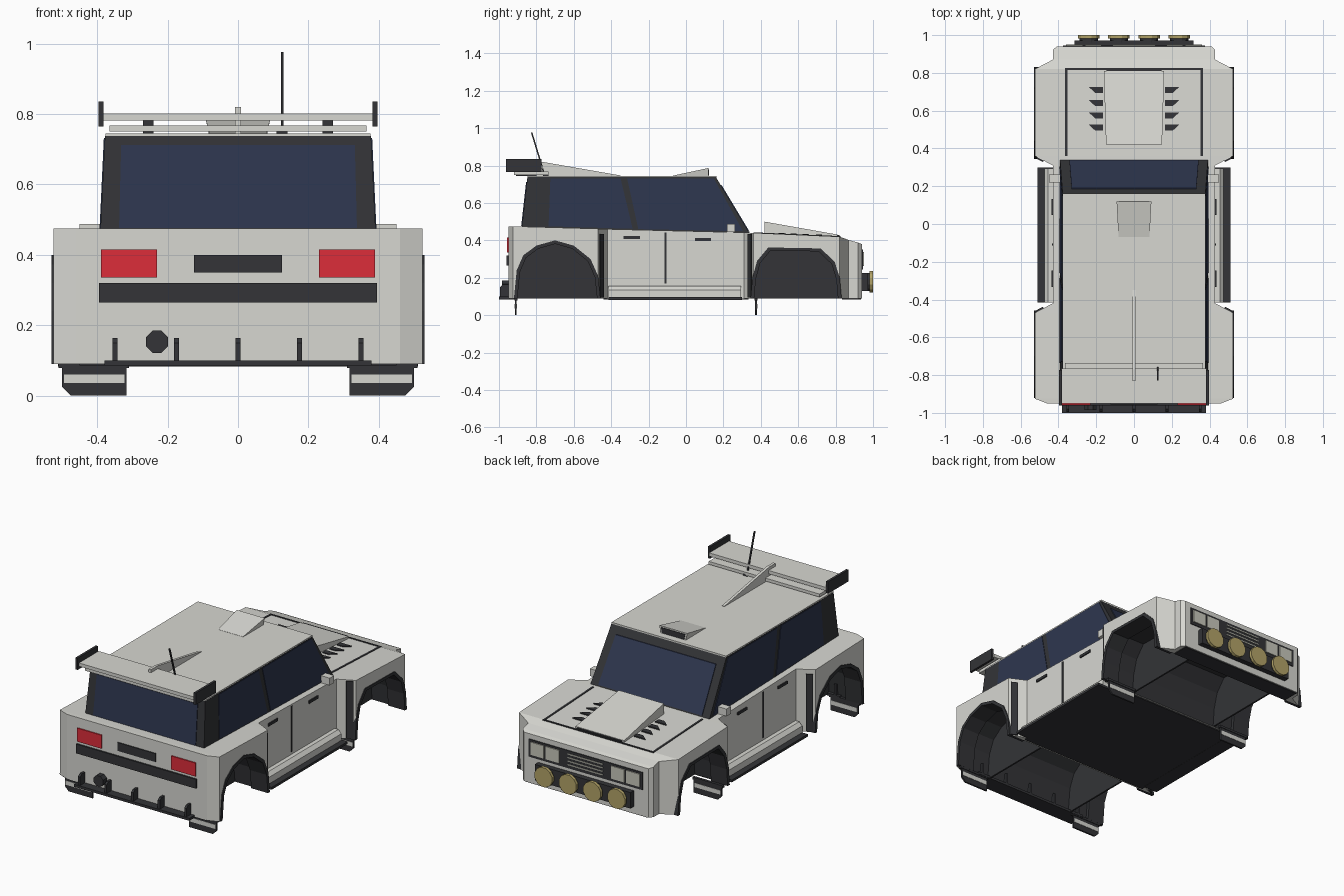
import bpy, bmesh, math
from mathutils import Vector

if "Cube" in bpy.data.objects:
    bpy.data.objects.remove(bpy.data.objects["Cube"])


def mat(name, r, g, b):
    m = bpy.data.materials.new(name)
    m.diffuse_color = (r, g, b, 1)
    m.use_nodes = True
    m.node_tree.nodes["Principled BSDF"].inputs["Base Color"].default_value = m.diffuse_color
    return m


WHITE = mat("off_white", .68, .68, .64)
DARK = mat("dark_trim", .033, .034, .038)
GLASS = mat("blue_glass", .027, .037, .077)
RED = mat("red_lens", .72, .026, .042)
YELLOW = mat("yellow_lens", .45, .37, .14)
LENS = mat("clear_lens", .58, .58, .5)


def loft(name, rings, m=DARK, pair=False):
    """Capped skin through equal-length rings; pair adds the mirrored copy."""
    bm = bmesh.new()
    for s in ((1, -1) if pair else (1,)):
        vs = [[bm.verts.new((p[0] * s, p[1], p[2])) for p in r] for r in rings]
        n = len(rings[0])
        for a, b in zip(vs, vs[1:]):
            for i in range(n):
                bm.faces.new((a[i], a[(i + 1) % n], b[(i + 1) % n], b[i]))
        bm.faces.new(vs[0])
        bm.faces.new(vs[-1])
    bmesh.ops.recalc_face_normals(bm, faces=bm.faces)
    me = bpy.data.meshes.new(name)
    bm.to_mesh(me)
    bm.free()
    me.materials.append(m)
    ob = bpy.data.objects.new(name, me)
    bpy.context.collection.objects.link(ob)
    return ob


def prism(name, axis, pts, a, b, m=DARK, pair=False):
    """Extrude a 2D outline along an axis from a to b."""
    def at(p, t):
        return {'x': (t, *p), 'y': (p[0], t, p[1]), 'z': (*p, t)}[axis]
    return loft(name, [[at(p, t) for p in pts] for t in (a, b)], m, pair)


def box(name, x, y, z, m=DARK, pair=False):
    return prism(name, 'z', [(x[0], y[0]), (x[1], y[0]), (x[1], y[1]), (x[0], y[1])], *z, m, pair)


def ngon(cx, cz, r, n):
    return [(cx + r * math.cos((i + .5) * math.tau / n), cz + r * math.sin((i + .5) * math.tau / n))
            for i in range(n)]


def hood(y):
    return .44 - (y - .36) * .0435


# Body shell: y, half width, top height
stations = [(-.95, .46, .475), (-.925, .525, .475), (-.47, .525, .462), (-.42, .43, .46),
            (.31, .43, .442), (.36, .525, .44), (.82, .525, .42), (.87, .43, .402),
            (.92, .43, .388), (.94, .41, .38)]
body = loft("body_shell", [[(-w, y, .09), (w, y, .09), (w, y, t), (-w, y, t)]
                           for y, w, t in stations], WHITE)

# Wheel arches cut through the body, with liners and lips
arches = {
    "rear": [(-.92, .09), (-.905, .24), (-.87, .32), (-.80, .372), (-.70, .40),
             (-.60, .372), (-.51, .30), (-.47, .21), (-.457, .09)],
    "front": [(.345, .09), (.355, .2), (.38, .29), (.44, .362), (.72, .357),
              (.795, .285), (.822, .2), (.832, .09)]}
for name, pts in arches.items():
    low = [(pts[0][0], .02)] + pts + [(pts[-1][0], .02)]
    cut = prism(name + "_arch_cutter", 'x', low, -.7, .7)
    cut.hide_render = True
    mod = body.modifiers.new("arch", 'BOOLEAN')
    mod.object, mod.solver, mod.material_mode = cut, 'EXACT', 'TRANSFER'
    bpy.context.view_layer.objects.active = body
    bpy.ops.object.modifier_apply(modifier=mod.name)
    bpy.data.objects.remove(cut)
    prism(name + "_arch_inner_wall", 'x', pts, .29, .30, DARK, True)
    mid = (pts[0][0] + pts[-1][0]) / 2
    inner = [(mid + (y - mid) * .92, .09 + (z - .09) * .94) for y, z in pts]
    prism(name + "_arch_lip", 'x', pts + inner[::-1], .42, .53, DARK, True)

# Underfloor
box("underfloor", (-.43, .43), (-.44, .335), (.083, .092))
box("rear_under_edge", (-.45, .45), (-.945, -.92), (.085, .092))
box("front_under_edge", (-.405, .405), (.835, .935), (.085, .092))

# Dark slots on the angled fender ends
for name, p, q in (("rear", (.525, -.47), (.43, -.42)), ("front", (.525, .36), (.43, .31))):
    p, q = Vector(p), Vector(q)
    off = Vector((.006, .006 if name == "rear" else -.006))
    a, b = p.lerp(q, .15), p.lerp(q, .5)
    prism(name + "_fender_slot", 'z', [a - off, b - off, b + off, a + off], .095, .435, DARK, True)

# Cabin with glass panes and roof skin
loft("cabin_frame", [[(-.392, -.88, .45), (.392, -.88, .45), (.392, .345, .43), (-.392, .345, .43)],
                     [(-.378, -.848, .738), (.378, -.848, .738), (.378, .16, .738), (-.378, .16, .738)]])
box("roof_skin", (-.377, .377), (-.848, .162), (.736, .745), WHITE)


def side_x(z):
    return .392 - (z - .44) * .047


for name, pts in (("rear", [(-.735, .475), (-.725, .732), (-.35, .732), (-.285, .462)]),
                  ("front", [(-.255, .46), (-.315, .732), (.148, .732), (.305, .449)])):
    loft(name + "_side_window", [[(side_x(z) + d, y, z) for y, z in pts] for d in (-.01, .003)],
         GLASS, True)


def end_pane(name, low, high, w0, w1, t0, t1, out):
    a, b = Vector(low), Vector(high)
    p, q = a.lerp(b, t0), a.lerp(b, t1)
    loft(name, [[(-w0, p.x + d, p.y), (w0, p.x + d, p.y), (w1, q.x + d, q.y), (-w1, q.x + d, q.y)]
                for d in (-out, out * .4)], GLASS)


end_pane("rear_window", (-.88, .45), (-.848, .738), .338, .332, .09, .91, -.01)
end_pane("windscreen", (.345, .43), (.16, .738), .342, .33, .06, .86, .012)

# Doors: seams, handles, mirrors, sills
box("door_seam", (.42, .433), (-.115, -.104), (.17, .443), DARK, True)
for name, y, z in (("rear", -.29, .415), ("front", .09, .405)):
    box(name + "_door_handle", (.42, .437), (y - .043, y + .043), (z - .008, z + .008), DARK, True)
box("side_mirror", (.385, .45), (.22, .262), (.444, .487), WHITE, True)
prism("sill", 'y', [(.42, .095), (.475, .095), (.475, .135), (.455, .155), (.42, .155)],
      -.415, .295, WHITE, True)
box("side_step", (.42, .512), (-.415, .3), (.082, .096), DARK, True)

# Hood seams, louvres and scoop
y0, y1 = .36, .82
loft("hood_side_seam", [[(.353, y, hood(y) - .01), (.365, y, hood(y) - .01),
                         (.365, y, hood(y) + .003), (.353, y, hood(y) + .003)] for y in (y0, y1)], DARK, True)
box("hood_front_seam", (-.365, .365), (.816, .826), (.41, .423))
for i, y in enumerate((.51, .575, .64, .71)):
    h = hood(y)
    prism(f"hood_louvre_{i + 1}", 'z', [(.165, y - .016), (.205, y - .016), (.24, y + .016), (.165, y + .016)],
          h - .01, h + .006, DARK, True)
loft("hood_scoop", [[(-.148, .42, .43), (.148, .42, .43), (.148, .42, .50), (-.148, .42, .50)],
                    [(-.16, .81, .41), (.16, .81, .41), (.16, .81, .431), (-.16, .81, .431)]], WHITE)
box("hood_scoop_opening", (-.145, .145), (.80, .822), (.412, .429))

# Roof scoop, fin and antenna
loft("roof_scoop", [[(-.082, -.07, .74), (.082, -.07, .74), (.082, -.07, .746), (-.082, -.07, .746)],
                    [(-.082, .12, .74), (.082, .12, .74), (.092, .12, .787), (-.092, .12, .787)]], WHITE)
prism("roof_scoop_opening", 'y', [(-.072, .747), (.072, .747), (.08, .779), (-.08, .779)], .11, .123)
prism("roof_fin", 'x', [(-.35, .742), (-.35, .747), (-.77, .82), (-.83, .82), (-.83, .742)], -.008, .008, WHITE)
box("antenna_base", (.11, .14), (-.765, -.735), (.742, .757))
loft("antenna_rod", [[(.126 + x * .004, y + d * .004, z) for x, d in ((-1, -1), (1, -1), (1, 1), (-1, 1))]
                     for y, z in ((-.755, .745), (-.825, .976))])

# Rear wing
box("wing_blade", (-.385, .385), (-.95, -.765), (.782, .802), WHITE)
box("wing_lower_blade", (-.365, .365), (-.92, -.735), (.75, .768), WHITE)
box("wing_support", (.24, .27), (-.91, -.80), (.745, .783), DARK, True)
box("wing_end_plate", (.382, .396), (-.962, -.772), (.765, .835), DARK, True)

# Tail: lights, plate, bumper strip, exhaust, diffuser
box("tail_light", (.23, .39), (-.957, -.94), (.335, .415), RED, True)
box("plate_recess", (-.125, .125), (-.956, -.94), (.35, .40))
box("rear_bumper_strip", (-.395, .395), (-.96, -.94), (.265, .32))
prism("exhaust_pipe", 'y', ngon(-.23, .153, .034, 8), -.985, -.94)
box("diffuser_plate", (-.38, .38), (-1, -.9), (.085, .1))
for i in range(5):
    x = (i - 2) * .175
    prism(f"diffuser_fin_{i + 1}", 'x', [(-.995, .095), (-.995, .15), (-.98, .163), (-.90, .163), (-.90, .095)],
          x - .007, x + .007)

# Nose: grille panel, headlights, grille bars
box("grille_panel", (-.375, .375), (.93, .945), (.245, .35))
for i, x in enumerate((.315, .215)):
    box(f"headlight_{i + 1}", (x - .044, x + .044), (.935, .951), (.262, .338), LENS, True)
for i in range(4):
    z = .268 + i * .021
    box(f"grille_bar_{i + 1}", (-.115, .115), (.935, .949), (z - .003, z + .003), LENS)

# Auxiliary lamps on a bar
box("lamp_bar", (-.315, .315), (.938, .972), (.13, .225))
for i in range(4):
    x = -.24 + i * .16
    prism(f"lamp_housing_{i + 1}", 'y', ngon(x, .178, .05, 12), .96, .985)
    prism(f"lamp_lens_{i + 1}", 'y', ngon(x, .178, .059, 12), .982, 1.0, YELLOW)

# Mud flaps with a pale stripe
for name, y in (("rear", -.91), ("front", .375)):
    prism(name + "_mud_flap", 'y', [(.317, 0), (.475, 0), (.5, .025), (.5, .09), (.317, .09)],
          y - .005, y + .005, DARK, True)
    box(name + "_mud_flap_bar", (.31, .51), (y - .008, y + .008), (.078, .092), DARK, True)
    box(name + "_mud_flap_stripe", (.322, .495), (y - .007, y + .007), (.035, .06), WHITE, True)
